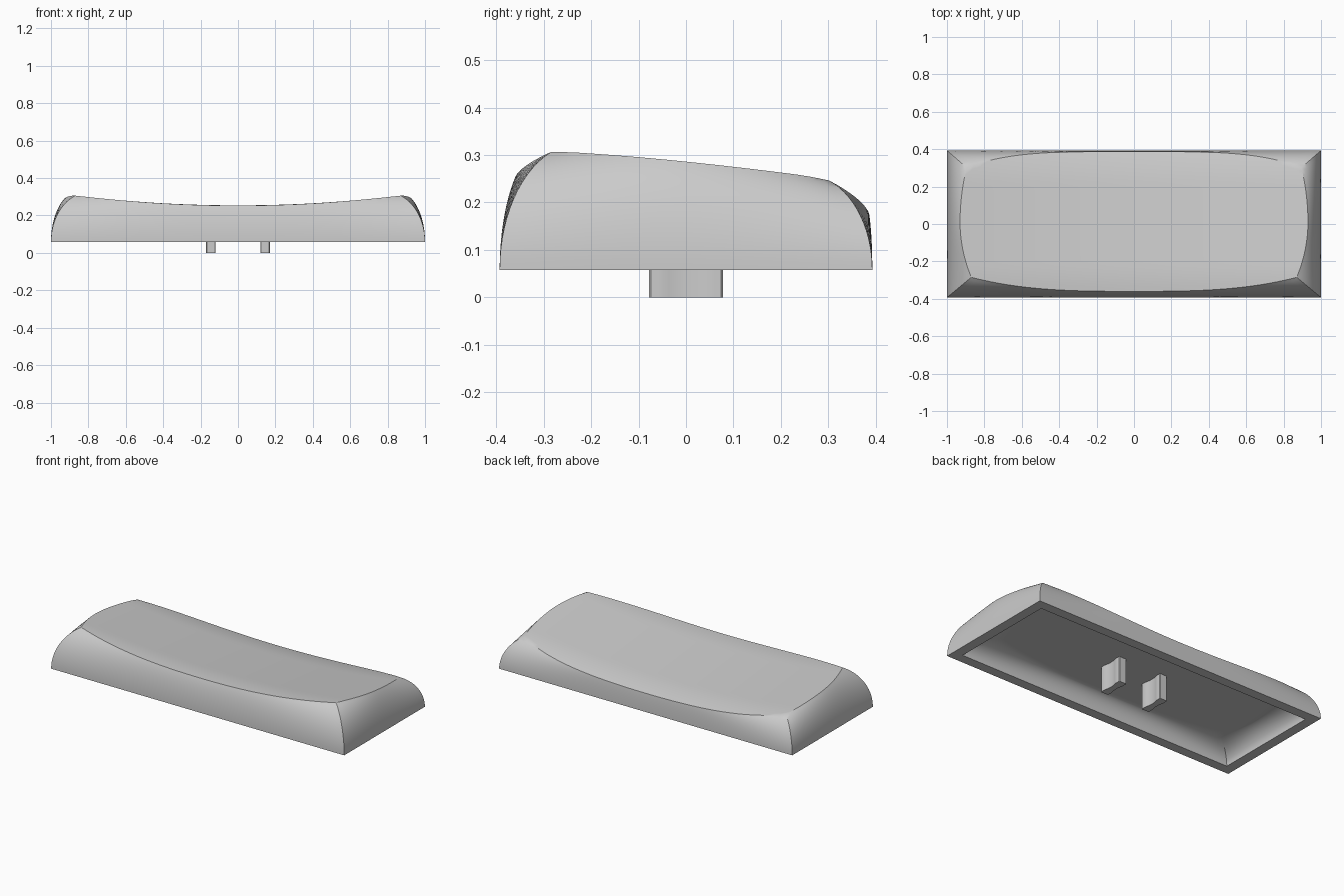
import bpy, bmesh, math

old = bpy.data.objects.get("Cube")
if old:
    bpy.data.objects.remove(old)

BASE = 0.058          # height of the open rim
CEILING = 0.155       # flat underside of the cap
NU, NV, RINGS = 48, 28, 14

grey = bpy.data.materials.new("plain_grey")
grey.use_nodes = True
colour = (0.6, 0.6, 0.6, 1)
grey.diffuse_color = colour
grey.node_tree.nodes["Principled BSDF"].inputs["Base Color"].default_value = colour


def finish(bm, name, angle):
    bmesh.ops.recalc_face_normals(bm, faces=bm.faces)
    mesh = bpy.data.meshes.new(name)
    bm.to_mesh(mesh)
    bm.free()
    mesh.materials.append(grey)
    obj = bpy.data.objects.new(name, mesh)
    bpy.context.collection.objects.link(obj)
    bpy.ops.object.select_all(action='DESELECT')
    obj.select_set(True)
    bpy.context.view_layer.objects.active = obj
    bpy.ops.object.shade_smooth_by_angle(angle=math.radians(angle))


def dish_height(x, y):
    """Sloping top, scooped along its length and rolled off at front and back."""
    roll = max(0, abs(y) - 0.22)
    return 0.286 - 0.105 * y - 0.55 * roll ** 2 - 0.06 * (1 - (x / 0.93) ** 2)


def flat_height(x, y):
    return CEILING


def top_point(u, v, inset, height):
    """Point of the bowed top patch, u and v running from -1 to 1."""
    x = u * (0.93 - inset - (0.06 if v < 0 else 0.035) * v * v)
    front = -0.36 + inset + 0.075 * abs(u) ** 3
    back = 0.387 - inset - 0.085 * u ** 4
    y = front + (back - front) * (v + 1) / 2
    return x, y, height(x, y)


def add_shell(bm, rim_inset, top_inset, height, rounding):
    """One skin: top patch plus bulging walls; returns its bottom loop."""
    grid = [[bm.verts.new(top_point(2 * i / NU - 1, 2 * j / NV - 1, top_inset, height))
             for j in range(NV + 1)] for i in range(NU + 1)]
    for i in range(NU):
        for j in range(NV):
            bm.faces.new((grid[i][j], grid[i + 1][j], grid[i + 1][j + 1], grid[i][j + 1]))
    border = ([(i, 0) for i in range(NU)] + [(NU, j) for j in range(NV)]
              + [(i, NV) for i in range(NU, 0, -1)] + [(0, j) for j in range(NV, 0, -1)])
    columns = []
    for i, j in border:
        u, v = 2 * i / NU - 1, 2 * j / NV - 1
        edge = grid[i][j]
        foot_x, foot_y = u * (1 - rim_inset), v * (0.393 - rim_inset)
        # portion of a quarter ellipse that the wall follows
        k = 0.76 + 0.17 * abs(u) ** 3 if j in (0, NV) else 0.86 + 0.07 * abs(v) ** 3
        k += (1 - k) * rounding
        arc = math.asin(k)
        column = []
        for r in range(RINGS):
            a = arc * r / RINGS
            t = (1 - math.cos(a)) / (1 - math.cos(arc))
            column.append(bm.verts.new((foot_x + (edge.co.x - foot_x) * t,
                                        foot_y + (edge.co.y - foot_y) * t,
                                        BASE + (edge.co.z - BASE) * math.sin(a) / k)))
        columns.append(column + [edge])
    for n, a in enumerate(columns):
        b = columns[(n + 1) % len(columns)]
        for r in range(RINGS):
            bm.faces.new((a[r], b[r], b[r + 1], a[r + 1]))
    return [c[0] for c in columns]


# Hollow cap: outer skin, filleted inner skin and the flat rim between them
bm = bmesh.new()
outer = add_shell(bm, 0, 0, dish_height, 0)
inner = add_shell(bm, 0.06, 0.085, flat_height, 0.9)
for n in range(len(outer)):
    m = (n + 1) % len(outer)
    bm.faces.new((outer[n], outer[m], inner[m], inner[n]))
finish(bm, "cap_shell", 30)


# Two mounting prongs with waisted sides, reaching up into the cap
def add_prong(name, x):
    half = [(0.021, -0.078), (0.025, -0.074), (0.025, -0.06)]
    half += [(0.018 + 0.007 * (s / 4) ** 2, 0.012 * s) for s in range(-4, 5)]
    half += [(0.025, 0.06), (0.025, 0.074), (0.021, 0.078)]
    outline = half + [(-px, py) for px, py in reversed(half)]
    bm = bmesh.new()
    face = bm.faces.new([bm.verts.new((x + px, py, 0)) for px, py in outline])
    up = bmesh.ops.extrude_face_region(bm, geom=[face])["geom"]
    bmesh.ops.translate(bm, vec=(0, 0, CEILING),
                        verts=[g for g in up if isinstance(g, bmesh.types.BMVert)])
    finish(bm, name, 25)


add_prong("left_prong", 0.145)
add_prong("right_prong", -0.145)
